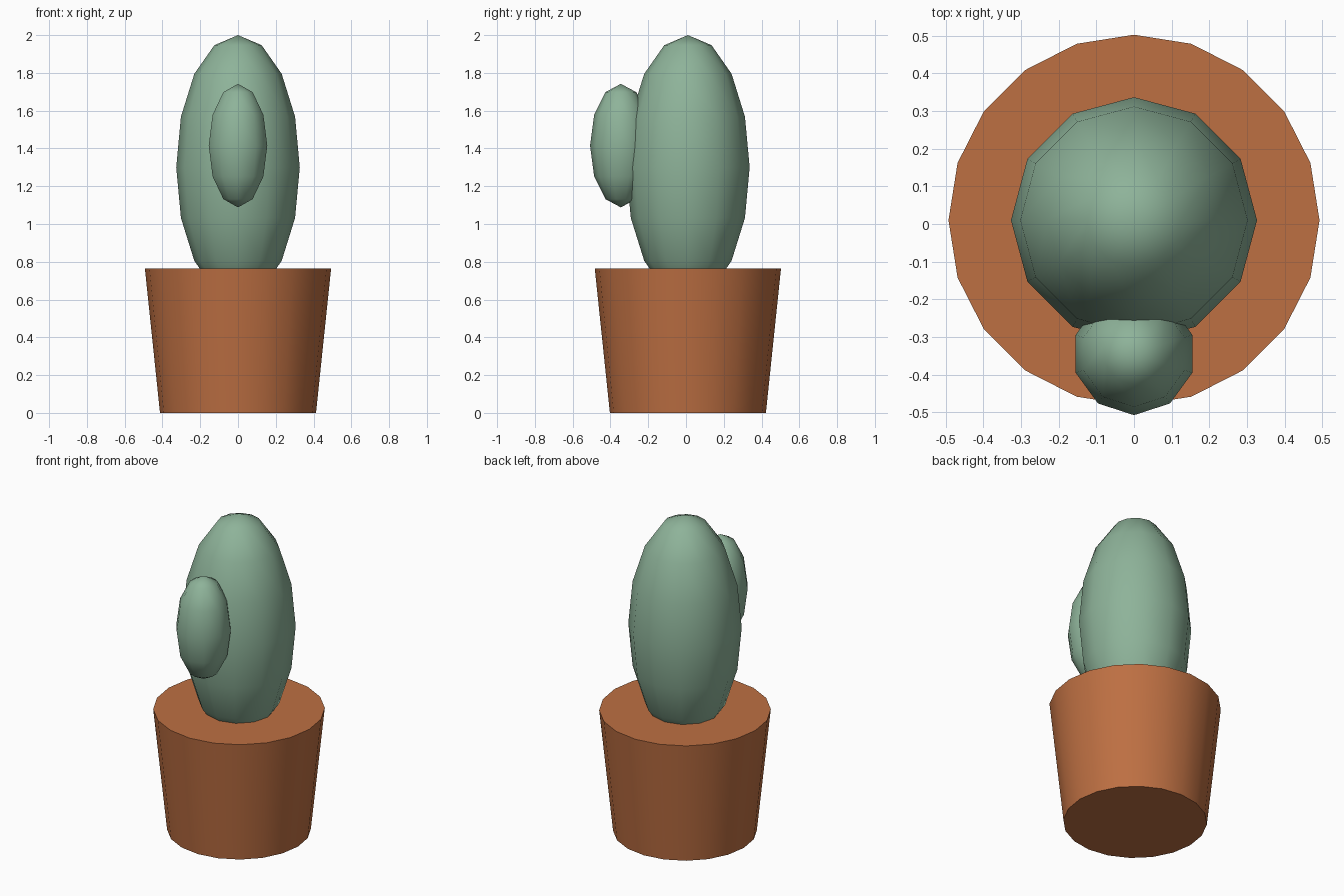
import bpy
import math

if "Cube" in bpy.data.objects:
    bpy.data.objects.remove(bpy.data.objects["Cube"])


def material(name, color):
    mat = bpy.data.materials.new(name)
    mat.diffuse_color = (*color, 1.0)
    mat.use_nodes = True
    mat.node_tree.nodes["Principled BSDF"].inputs["Base Color"].default_value = mat.diffuse_color
    return mat


def finish(name, mat, angle):
    obj = bpy.context.object
    obj.name = name
    obj.data.materials.append(mat)
    bpy.ops.object.transform_apply(location=False, rotation=False, scale=True)
    bpy.ops.object.shade_smooth_by_angle(angle=math.radians(angle))
    return obj


def lobe(name, center, radius, half_height, segments, rings, mat):
    bpy.ops.mesh.primitive_uv_sphere_add(segments=segments, ring_count=rings,
                                         radius=1, location=center)
    bpy.context.object.scale = (radius, radius, half_height)
    return finish(name, mat, 80)


clay = material("terracotta", (0.51, 0.16, 0.055))
green = material("cactus_green", (0.27, 0.45, 0.32))

# Tapered pot with a closed top
POT_HEIGHT = 0.765
bpy.ops.mesh.primitive_cone_add(vertices=20, radius1=0.413, radius2=0.493,
                                depth=POT_HEIGHT,
                                location=(0, 0.01, POT_HEIGHT / 2))
finish("pot", clay, 40)

# Main stem, sunk into the pot, and the small arm on the front
lobe("cactus_stem", (0, 0.01, 1.30), 0.327, 0.70, 12, 8, green)
lobe("cactus_arm", (0, -0.345, 1.415), 0.163, 0.327, 10, 6, green)
